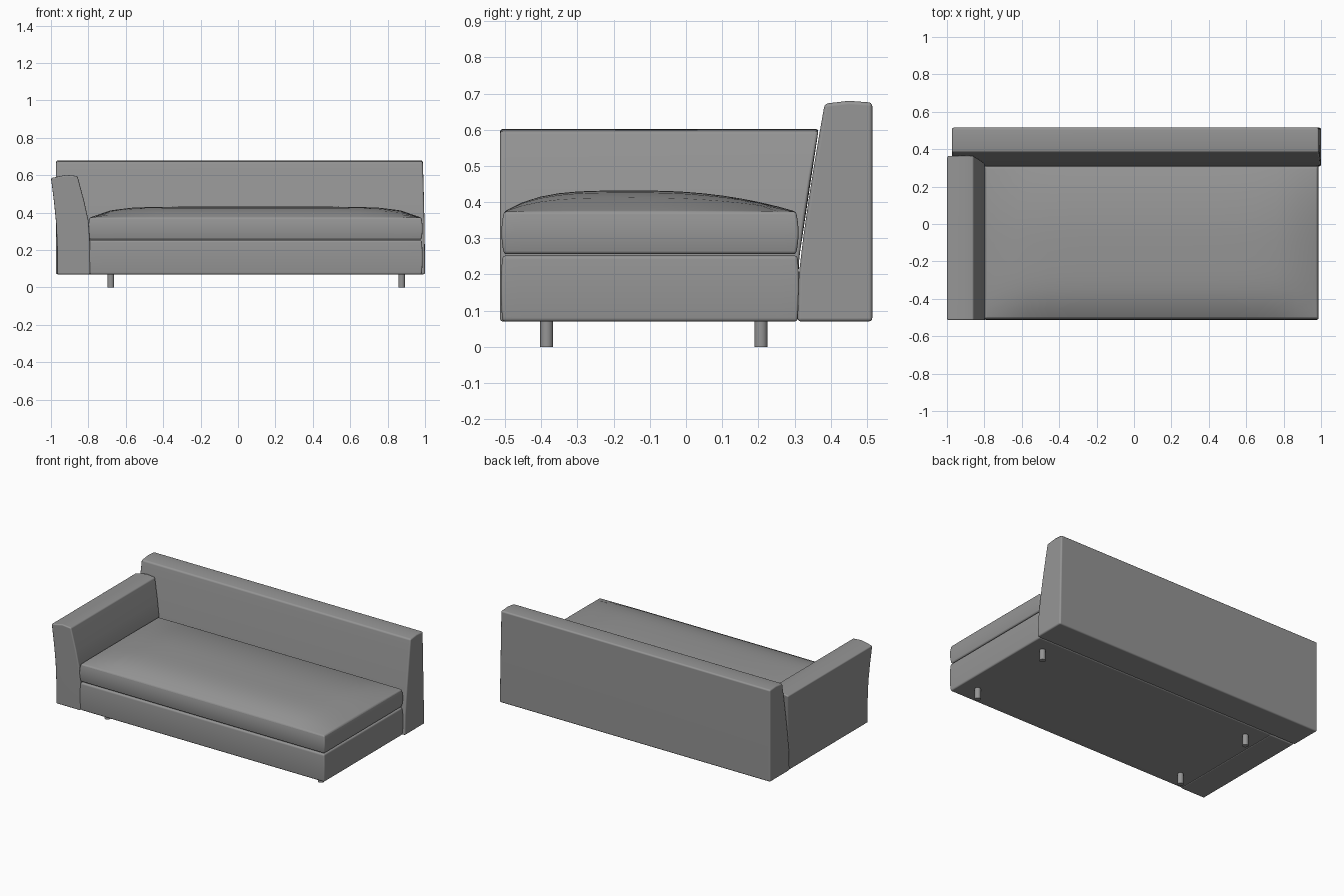
import bpy, bmesh, math
from mathutils import Vector

if "Cube" in bpy.data.objects:
    bpy.data.objects.remove(bpy.data.objects["Cube"])


def make_material(name, rgb):
    mat = bpy.data.materials.new(name)
    mat.use_nodes = True
    mat.diffuse_color = (*rgb, 1)
    mat.node_tree.nodes["Principled BSDF"].inputs["Base Color"].default_value = (*rgb, 1)
    return mat


GREY = make_material("grey fabric", (0.3, 0.3, 0.3))


def finish(name, bm, bevel=0.0):
    """Round the hard edges, then turn the bmesh into a smooth shaded object."""
    bmesh.ops.recalc_face_normals(bm, faces=bm.faces)
    if bevel:
        hard = [e for e in bm.edges if e.calc_face_angle(0) > math.radians(42)]
        bmesh.ops.bevel(bm, geom=hard, offset=bevel, segments=3, profile=0.5,
                        affect='EDGES', clamp_overlap=True)
    mesh = bpy.data.meshes.new(name)
    bm.to_mesh(mesh)
    bm.free()
    mesh.materials.append(GREY)
    obj = bpy.data.objects.new(name, mesh)
    bpy.context.collection.objects.link(obj)
    bpy.ops.object.select_all(action='DESELECT')
    obj.select_set(True)
    bpy.context.view_layer.objects.active = obj
    bpy.ops.object.shade_smooth_by_angle(angle=math.radians(40))
    obj.modifiers.new("weighted normals", 'WEIGHTED_NORMAL').keep_sharp = True
    return obj


def prism(name, profile, place, start, end, bevel):
    """Sweep a (side, z) profile between two ends whose positions depend on z."""
    bm = bmesh.new()
    rings = [[bm.verts.new(place(s, f(z), z)) for s, z in profile] for f in (start, end)]
    for ring in rings:
        bm.faces.new(ring)
    n = len(profile)
    for i in range(n):
        j = (i + 1) % n
        bm.faces.new((rings[0][i], rings[0][j], rings[1][j], rings[1][i]))
    return finish(name, bm, bevel)


def padded_box(name, low, high, crown, bulge, bevel):
    """A gridded box with swollen sides and a domed top."""
    low, high = Vector(low), Vector(high)
    size = high - low
    bm = bmesh.new()
    bmesh.ops.create_cube(bm, size=1)
    bmesh.ops.subdivide_edges(bm, edges=bm.edges[:], cuts=15, use_grid_fill=True)
    for v in bm.verts:
        u, w, h = (c + 0.5 for c in v.co)
        swell = bulge * (1 - (2 * h - 1) ** 2)
        across = 1 - abs(2 * u - 1) ** 8
        depth = 1 - ((1 - w / 0.47) ** 4 if w < 0.47 else ((w - 0.47) / 0.53) ** 2.2)
        v.co = (low.x + u * size.x + (2 * u - 1) * swell,
                low.y + w * size.y + (2 * w - 1) * swell,
                low.z + h * size.z + (crown * across * depth if h > 0.99 else 0))
    return finish(name, bm, bevel)


def back_front(z):
    """Depth of the leaning front face of the backrest at height z."""
    return 0.308 + 0.075 * max(0, (z - 0.15) / 0.52) ** 1.25


# Backrest: leaning front, upright rear, sides that widen slightly at the bottom
front_line = [(back_front(z), z) for z in (0.07, 0.2, 0.3, 0.4, 0.5, 0.6, 0.672)]
prism("backrest", front_line + [(0.45, 0.68), (0.515, 0.675), (0.515, 0.07)],
      lambda s, t, z: (t, s, z),
      lambda z: -0.973, lambda z: 1.0 - 0.012 * (z / 0.68) ** 2, 0.01)

# Armrest: flares outwards, its rear end follows the lean of the backrest
arm_profile = [(-0.79, 0.07), (-0.792, 0.25), (-0.8, 0.36), (-0.822, 0.46), (-0.858, 0.596),
               (-0.92, 0.602), (-1.0, 0.585), (-0.984, 0.46), (-0.972, 0.34),
               (-0.967, 0.22), (-0.967, 0.07)]
prism("armrest", arm_profile, lambda s, t, z: (s, t, z),
      lambda z: -0.514, lambda z: back_front(z) - 0.004, 0.008)

# Seat base and cushion
padded_box("seat_base", (-0.793, -0.507, 0.07), (0.982, 0.308, 0.252), 0, 0.005, 0.008)
padded_box("seat_cushion", (-0.793, -0.503, 0.256), (0.98, 0.304, 0.374), 0.058, 0.007, 0.01)

# Round legs
for side, x in (("right", -0.68), ("left", 0.875)):
    for end, y in (("front", -0.385), ("rear", 0.207)):
        bm = bmesh.new()
        bmesh.ops.create_cone(bm, cap_ends=True, segments=24, radius1=0.018,
                              radius2=0.018, depth=0.08)
        bmesh.ops.translate(bm, vec=(x, y, 0.04), verts=bm.verts)
        finish(f"{end}_{side}_leg", bm)
